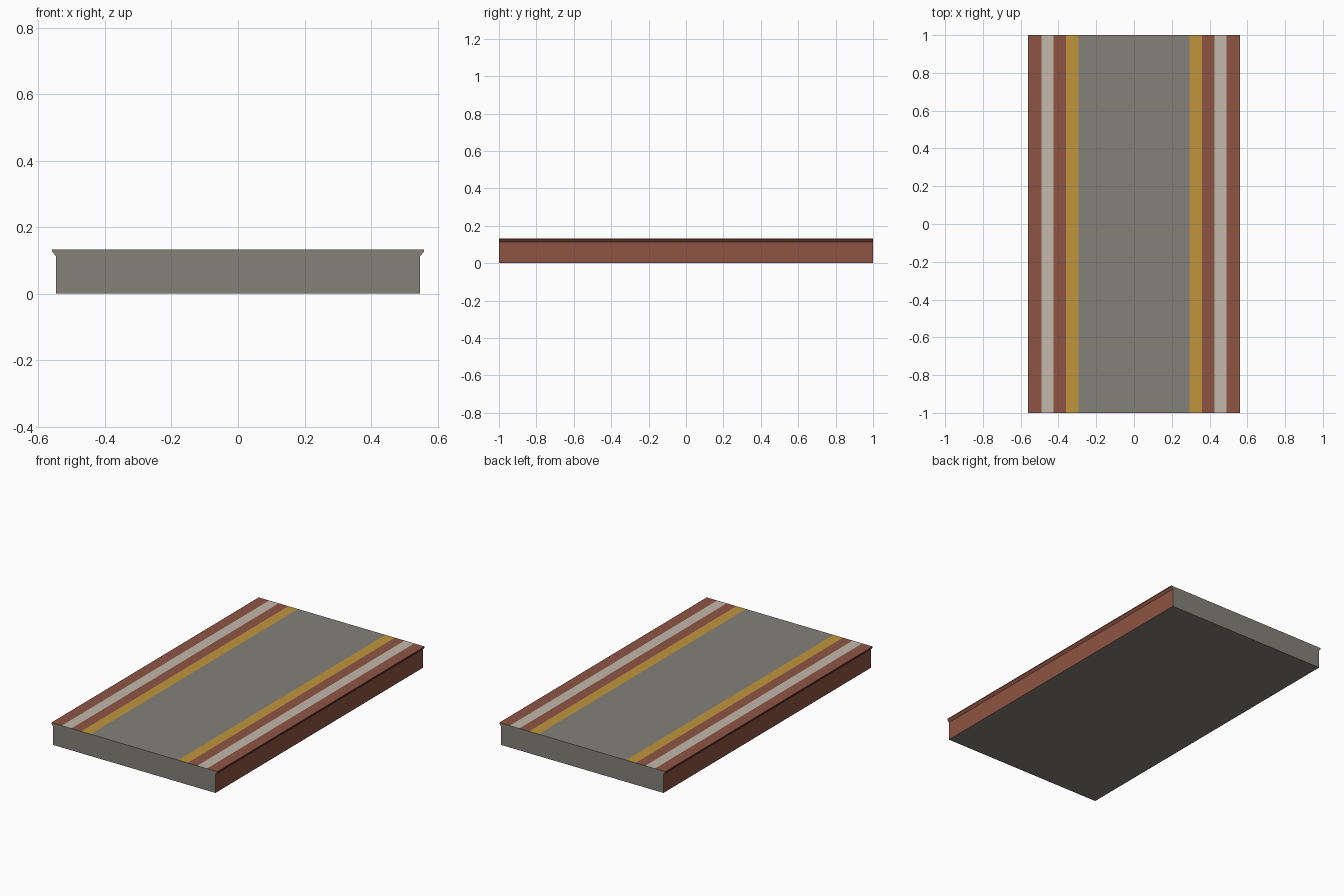
import bpy, bmesh

if "Cube" in bpy.data.objects:
    bpy.data.objects.remove(bpy.data.objects["Cube"])


def make_mat(name, rgb):
    m = bpy.data.materials.new(name)
    m.diffuse_color = (*rgb, 1)
    m.use_nodes = True
    m.node_tree.nodes["Principled BSDF"].inputs["Base Color"].default_value = m.diffuse_color
    return m


GREY, BRICK, PALE, YELLOW = range(4)
mats = [make_mat("concrete grey", (0.23, 0.22, 0.19)),
        make_mat("brick red", (0.27, 0.09, 0.057)),
        make_mat("pale stone", (0.55, 0.48, 0.40)),
        make_mat("safety yellow", (0.53, 0.30, 0.048))]

# Right half of the cross-section, bottom to top centre:
# (x, z, colour of the strip that starts at this point)
TOP = 0.133
half = [(0.548, 0, BRICK), (0.548, 0.113, BRICK), (0.56, 0.128, BRICK),
        (0.56, TOP, BRICK), (0.49, TOP, PALE), (0.425, TOP, BRICK),
        (0.36, TOP, YELLOW), (0.295, TOP, GREY)]

# Mirror into a closed profile, with the base strip closing it
points = [(x, z) for x, z, c in half] + [(-x, z) for x, z, c in reversed(half)]
colours = [c for x, z, c in half] + [c for x, z, c in reversed(half[:-1])] + [GREY]

# Platform slab: profile swept along y, grey end caps
bm = bmesh.new()
front = [bm.verts.new((x, -1, z)) for x, z in points]
back = [bm.verts.new((x, 1, z)) for x, z in points]
n = len(points)
for i, colour in enumerate(colours):
    j = (i + 1) % n
    bm.faces.new((front[i], back[i], back[j], front[j])).material_index = colour
for ring in (front, back):
    bm.faces.new(ring).material_index = GREY
bmesh.ops.recalc_face_normals(bm, faces=bm.faces)

mesh = bpy.data.meshes.new("platform_slab")
bm.to_mesh(mesh)
bm.free()
for m in mats:
    mesh.materials.append(m)
bpy.context.collection.objects.link(bpy.data.objects.new("platform_slab", mesh))
